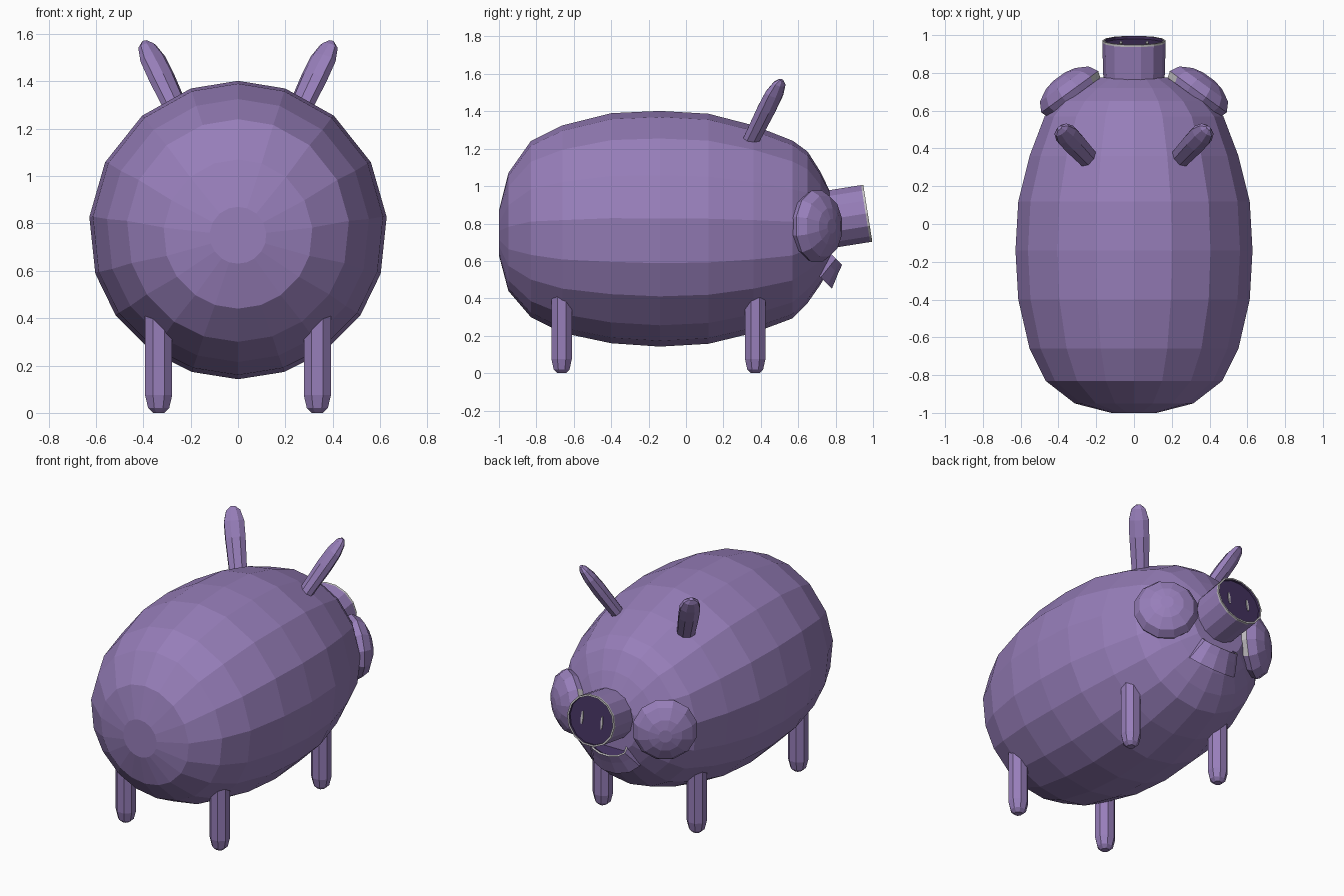
import bpy
import bmesh
from math import sin, cos, radians
from mathutils import Vector

cube = bpy.data.objects.get("Cube")
if cube:
    bpy.data.objects.remove(cube)


def make_material(name, color):
    mat = bpy.data.materials.new(name)
    mat.use_nodes = True
    mat.diffuse_color = (*color, 1)
    bsdf = next(n for n in mat.node_tree.nodes if n.type == "BSDF_PRINCIPLED")
    bsdf.inputs["Base Color"].default_value = (*color, 1)
    return mat


MATERIALS = [make_material("purple skin", (0.31, 0.21, 0.49)),
             make_material("dark purple inside", (0.055, 0.03, 0.11)),
             make_material("pale rim", (0.55, 0.53, 0.55))]
SKIN, DARK, PALE = range(3)


def even(sides):
    return [360 * (i + 0.5) / sides for i in range(sides)]


def loft(name, stations, u, v, angles, bands=None, end=SKIN):
    """Join elliptical rings (centre, radius along u, radius along v) into a closed skin."""
    u, v = Vector(u).normalized(), Vector(v).normalized()
    bm = bmesh.new()
    rings = [[bm.verts.new(Vector(c) + u * ru * sin(radians(a)) + v * rv * cos(radians(a)))
              for a in angles] for c, ru, rv in stations]
    n = len(angles)
    for k, (a, b) in enumerate(zip(rings, rings[1:])):
        for i in range(n):
            j = (i + 1) % n
            face = bm.faces.new((a[i], a[j], b[j], b[i]))
            face.material_index = bands[k] if bands else SKIN
    bm.faces.new(rings[0])
    bm.faces.new(rings[-1]).material_index = end
    bmesh.ops.recalc_face_normals(bm, faces=bm.faces)
    mesh = bpy.data.meshes.new(name)
    bm.to_mesh(mesh)
    bm.free()
    for mat in MATERIALS:
        mesh.materials.append(mat)
    obj = bpy.data.objects.new(name, mesh)
    bpy.context.collection.objects.link(obj)
    return obj


def along(origin, axis, steps):
    """Stations from (distance, radius u, radius v) along a straight axis."""
    origin, axis = Vector(origin), Vector(axis).normalized()
    return [(origin + axis * d, ru, rv) for d, ru, rv in steps]


# Barrel body: y, radius, centre height
half = [0, 18.5, 40, 63, 85, 107, 125, 145, 162, 180]
section = half + [360 - a for a in half[-2:0:-1]]
profile = [(-1, .12, .75), (-.95, .315, .755), (-.83, .47, .77), (-.66, .555, .77),
           (-.4, .615, .775), (-.14, .63, .772), (.12, .615, .772), (.36, .555, .77),
           (.57, .475, .768), (.65, .405, .78), (.72, .3, .775), (.775, .19, .77)]
loft("body", [((0, y, z), r, r) for y, r, z in profile], (1, 0, 0), (0, 0, 1), section)

# Snout tube with a pale lip and a recessed dark end
tilt = radians(9)
axis = Vector((0, cos(tilt), sin(tilt)))
up = Vector((0, -sin(tilt), cos(tilt)))
tip = Vector((0, .972, .855))
loft("snout", along(tip, axis, [(-.28, .16, .158), (-.012, .168, .158), (0, .168, .158),
                                (0, .157, .147), (-.015, .157, .147)]),
     (1, 0, 0), up, even(14), [SKIN, PALE, PALE, DARK], DARK)

# Lower lip scoop
lip_axis = Vector((0, .7, .7))
loft("lower_lip", along((0, .79, .625), lip_axis, [(-.13, .18, .12), (-.05, .15, .085), (0, .13, .066),
                                                   (0, .12, .056), (-.02, .11, .05)]),
     (1, 0, 0), (0, -.7, .7), even(12), [SKIN, SKIN, PALE, DARK], DARK)

for s, side in ((1, "left"), (-1, "right")):
    # Nostril slit
    loft("nostril_" + side, along(tip + Vector((s * .07, 0, 0)), axis,
                                  [(-.016, .008, .045), (-.01, .008, .045)]),
         (1, 0, 0), up, even(6), [PALE], PALE)

    # Domed cheek, pale on the edge that stands off beside the snout
    out = Vector((s * .59, .81, 0))
    across = Vector((s * .81, -.59, 0))
    cheek = loft("cheek_" + side, along((s * .34, .7, .785), out,
                 [(-.035, .18, .18), (0, .193, .197), (.05, .165, .168), (.085, .1, .1), (.098, .04, .04)]),
                 across, (0, 0, 1), even(12))
    for face in cheek.data.polygons:
        if face.normal.dot(out) < .0 and face.normal.dot(across) < -.6:
            face.material_index = PALE

    # Leaning slab ear
    lean = Vector((s * .16, .17, .34)).normalized()
    wide = Vector((s * .77, -.64, 0))
    wide = (wide - lean * wide.dot(lean)).normalized()
    loft("ear_" + side, along((s * .235, .34, 1.23), lean,
         [(-.06, .05, .035), (0, .055, .04), (.22, .064, .045), (.32, .064, .04),
          (.385, .045, .026), (.41, .015, .01)]), wide, lean.cross(wide), even(8))

    # Round-footed legs
    for y, place in ((.37, "front"), (-.665, "rear")):
        loft(f"{place}_leg_{side}", along((s * .335, y, 0), (0, 0, 1),
             [(0, .025, .025), (.02, .048, .046), (.075, .062, .059), (.5, .062, .059)]),
             (1, 0, 0), (0, 1, 0), even(8))
